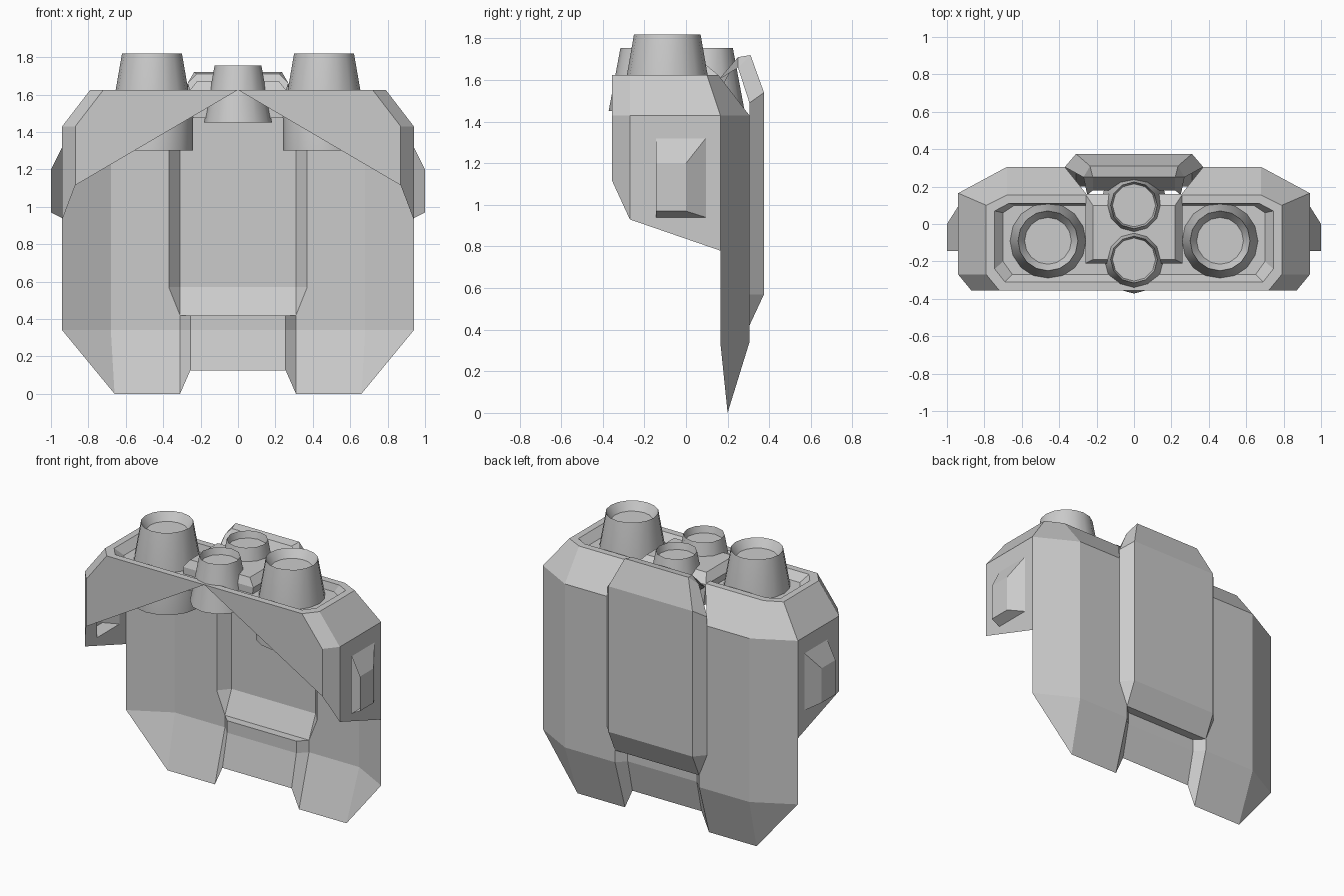
import bpy, bmesh, math

if "Cube" in bpy.data.objects:
    bpy.data.objects.remove(bpy.data.objects["Cube"])


def build(name, faces, mirror=True):
    """Mesh from faces given as point lists, shared points merged, mirrored over x."""
    bm = bmesh.new()
    for f in faces:
        pts = []
        for p in f:
            if p not in pts:
                pts.append(p)
        if len(pts) > 2:
            bm.faces.new([bm.verts.new(p) for p in pts])
    bmesh.ops.remove_doubles(bm, verts=bm.verts, dist=0.0005)
    bmesh.ops.recalc_face_normals(bm, faces=bm.faces)
    me = bpy.data.meshes.new(name)
    bm.to_mesh(me)
    bm.free()
    ob = bpy.data.objects.new(name, me)
    bpy.context.collection.objects.link(ob)
    if mirror:
        m = ob.modifiers.new("mirror", "MIRROR")
        m.use_clip = True
    return ob


def loft(rows, closed=False):
    """Quads between consecutive rows of points."""
    out = []
    for a, b in zip(rows, rows[1:]):
        n = len(a)
        for i in range(n if closed else n - 1):
            j = (i + 1) % n
            out.append([a[i], a[j], b[j], b[i]])
    return out


def level(z, pts):
    return [(x, y, z) for x, y in pts]


# Back shell: half, from shoulder to tapered foot
shoulder = level(1.43, [(.37, .305), (.68, .305), (.94, .165)])
back = [shoulder,
        level(.57, [(.37, .305), (.68, .305), (.94, .165)]),
        level(.42, [(.31, .305), (.68, .305), (.94, .165)]),
        level(.34, [(.31, .305), (.68, .305), (.94, .165)]),
        level(0, [(.31, .2), (.66, .2), (.66, .2)])]
build("back_shell", loft(back))

# Collar: sloped shoulders and the inverted V front
rim = level(1.625, [(.25, .155), (.68, .155), (.79, .10), (.79, -.27), (.72, -.355)])
edge = shoulder + level(1.43, [(.94, -.27), (.87, -.355)])
collar = loft([rim, edge])
collar.append([(0, -.355, 1.625), rim[4], edge[4], (.87, -.355, 1.115)])
collar.append([edge[4], edge[3], (.94, -.27, .93), (.87, -.355, 1.115)])
# side wall with a window for the pod
wall = [edge[3], edge[2], (.94, .165, .78), (.94, -.27, .93)]
window = [(.94, -.145, 1.32), (.94, .095, 1.32), (.94, .095, .94), (.94, -.145, .94)]
collar += loft([wall, window], closed=True)
build("collar", collar)

# Top deck: raised lip and sunken floor
lip = rim + [(0, -.355, 1.625)]
inner = [(.25, .11), (.67, .11), (.745, .07), (.745, -.24), (.69, -.31), (0, -.31)]
floor = [(.25, .10), (.64, .10), (.70, .06), (.70, -.20), (.65, -.27), (0, -.27)]
deck = loft([lip, level(1.625, inner), level(1.575, floor)])
deck.append(level(1.575, floor) + [(0, .10, 1.575)])
build("top_deck", deck)

# Side pods, open at the front
o = [(1, -.145, 1.2), (1, 0, 1.2), (1, 0, .97), (1, -.145, .97)]
build("side_pod", [o, [window[0], window[1], o[1], o[0]],
                   [window[1], window[2], o[2], o[1]],
                   [window[2], window[3], o[3], o[2]]])

# Raised back panel: vertical strips from the centre outwards
face_mid = [(0, .305, .42), (0, .375, .57), (0, .375, 1.54), (0, .31, 1.72), (0, .25, 1.71), (0, .18, 1.58)]
face_out = [(.31, .305, .42), (.31, .375, .57), (.31, .375, 1.54), (.235, .31, 1.72), (.22, .25, 1.71), (.22, .18, 1.58)]
side = [(.31, .305, .42), (.37, .305, .57), (.37, .305, 1.49), (.27, .25, 1.66), (.27, .25, 1.66), (.25, .155, 1.6)]
build("back_panel", loft([face_mid, face_out, side]))

# Recessed lower panel
r_mid = [(0, .305, .42), (0, .25, .42), (0, .25, .34), (0, .20, .125)]
r_in = [(.31, .305, .42), (.255, .25, .42), (.255, .25, .34), (.255, .20, .125)]
r_out = [(.31, .305, .42), (.31, .305, .42), (.31, .305, .34), (.31, .20, 0)]
build("lower_recess", loft([r_mid, r_in, r_out]))

# Centre block between the nozzles
block = [[(-x, y0, z), (x, y0, z), (x, y1, z), (-x, y1, z)] for x, y0, y1, z in
         [(.24, -.21, .16, 1.475), (.26, -.21, .16, 1.62), (.22, -.19, .10, 1.67)]]
build("centre_block", loft(block, True) + [block[0], block[-1]], False)


def nozzle(name, x, y, profile, sides):
    rows = []
    for r, z in profile:
        rows.append([(x + r * math.cos(2 * math.pi * i / sides),
                      y + r * math.sin(2 * math.pi * i / sides), z) for i in range(sides)])
    ob = build(name, loft(rows, True) + [rows[0], rows[-1]], False)
    bpy.ops.object.select_all(action="DESELECT")
    ob.select_set(True)
    bpy.context.view_layer.objects.active = ob
    bpy.ops.object.shade_smooth_by_angle(angle=math.radians(32))


# Nozzles: tapered tubes with sunken mouths
big = [(.22, 1.30), (.22, 1.475), (.16, 1.82), (.125, 1.765)]
small = [(.182, 1.45), (.125, 1.755), (.115, 1.71)]
for s, label in ((-1, "left"), (1, "right")):
    nozzle(label + "_large_nozzle", s * .46, -.09, big, 16)
for y, label in ((-.19, "front"), (.10, "rear")):
    nozzle(label + "_small_nozzle", 0, y, small, 12)
